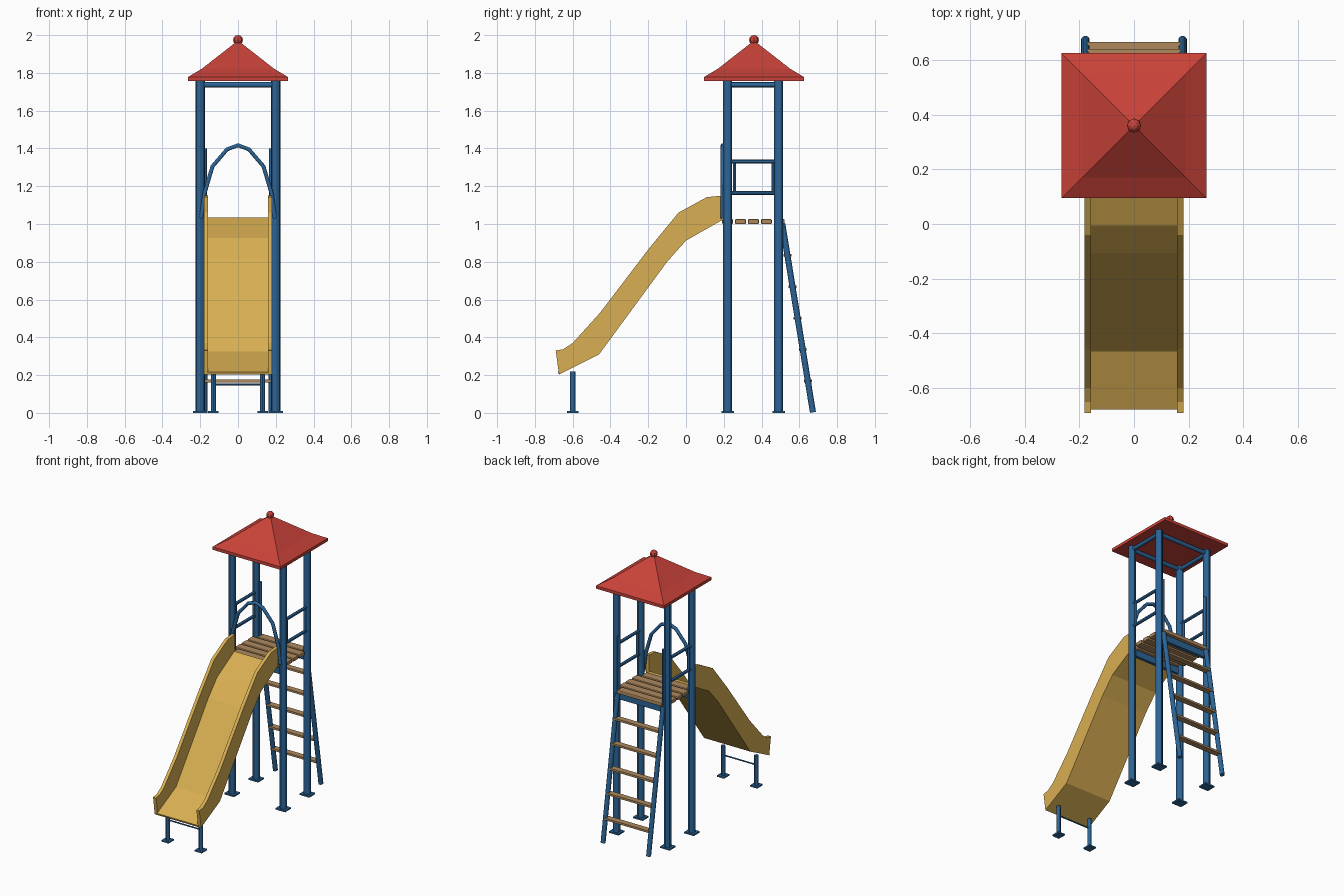
import bpy
from mathutils import Vector

cube = bpy.data.objects.get("Cube")
if cube:
    bpy.data.objects.remove(cube)


def material(name, rgb):
    m = bpy.data.materials.new(name)
    m.use_nodes = True
    m.diffuse_color = (*rgb, 1)
    m.node_tree.nodes["Principled BSDF"].inputs["Base Color"].default_value = (*rgb, 1)
    return m


BLUE = material("blue paint", (0.025, 0.13, 0.31))
RED = material("red roof", (0.58, 0.055, 0.04))
YELLOW = material("yellow plastic", (0.69, 0.43, 0.085))
WOOD = material("wood", (0.42, 0.25, 0.11))


def mesh_object(name, verts, faces, mat):
    me = bpy.data.meshes.new(name)
    me.from_pydata(verts, [], faces)
    ob = bpy.data.objects.new(name, me)
    bpy.context.collection.objects.link(ob)
    me.materials.append(mat)
    return ob


def box(name, centre, size, mat, bevel=0):
    bpy.ops.mesh.primitive_cube_add(size=1, location=centre)
    ob = bpy.context.object
    ob.name = name
    ob.scale = size
    bpy.ops.object.transform_apply(location=False, rotation=False, scale=True)
    ob.data.materials.append(mat)
    if bevel:
        mod = ob.modifiers.new("soft edges", "BEVEL")
        mod.width, mod.segments = bevel, 2
    return ob


def tube(name, a, b, radius, mat=BLUE, sides=12):
    a, b = Vector(a), Vector(b)
    bpy.ops.mesh.primitive_cylinder_add(vertices=sides, radius=radius,
                                        depth=(b - a).length, location=(a + b) / 2)
    ob = bpy.context.object
    ob.name = name
    ob.rotation_euler = (b - a).to_track_quat("Z", "Y").to_euler()
    ob.data.materials.append(mat)
    bpy.ops.object.shade_smooth_by_angle()
    return ob


def extrude_x(name, profile, x0, x1, mat):
    """Solid from a closed (y, z) outline, spanning x0 to x1."""
    n = len(profile)
    verts = [(x, y, z) for x in (x0, x1) for y, z in profile]
    faces = [tuple(range(n)), tuple(range(2 * n - 1, n - 1, -1))]
    faces += [(i, n + i, n + (i + 1) % n, (i + 1) % n) for i in range(n)]
    ob = mesh_object(name, verts, faces, mat)
    bpy.context.view_layer.objects.active = ob
    bpy.ops.object.select_all(action="DESELECT")
    ob.select_set(True)
    bpy.ops.object.mode_set(mode="EDIT")
    bpy.ops.mesh.select_all(action="SELECT")
    bpy.ops.mesh.normals_make_consistent(inside=False)
    bpy.ops.object.mode_set(mode="OBJECT")
    return ob


FRONT, BACK, SIDE = 0.22, 0.49, 0.2
MID = 0.36

# Posts, foot plates, side rails and hand grips
for s, side in ((-1, "right"), (1, "left")):
    x = s * SIDE
    for y, end in ((FRONT, "front"), (BACK, "back")):
        tube(f"{end}_{side}_post", (x, y, 0), (x, y, 1.757), 0.024)
        box(f"{end}_{side}_foot_plate", (x, y, 0.005), (0.075, 0.066, 0.01), BLUE)
    for z in (1.165, 1.33):
        tube(f"{side}_rail", (x, FRONT, z), (x, BACK, z), 0.011)
    for y in (0.257, 0.461):
        tube(f"{side}_rail_upright", (x, y, 1.16), (x, y, 1.335), 0.009)
    tube(f"{side}_top_beam", (x, FRONT, 1.737), (x, BACK, 1.737), 0.014)
    tube(f"{side}_hand_grip", (s * 0.176, 0.5, 0.98), (s * 0.176, 0.5, 1.4), 0.011)

# Cross beams at the roof and under the platform
for y, end in ((FRONT, "front"), (BACK, "back")):
    tube(f"{end}_top_beam", (-SIDE, y, 1.737), (SIDE, y, 1.737), 0.014)
    box(f"{end}_platform_beam", (0, y, 0.975), (0.39, 0.022, 0.045), BLUE)

# Platform planks, the end ones fitted between the posts
for i in range(5):
    width = 0.35 if i in (0, 4) else 0.41
    box("platform_plank", (0, 0.22 + i * 0.0685, 1.013), (width, 0.057, 0.027), WOOD, 0.006)

# Roof with slightly flared slopes and a knob
rings = [(0.265, 1.757), (0.265, 1.778), (0.19, 1.823), (0.008, 1.965)]
corners = ((-1, -1), (1, -1), (1, 1), (-1, 1))
verts = [(sx * r, MID + sy * r, z) for r, z in rings for sx, sy in corners]
faces = [(3, 2, 1, 0), (12, 13, 14, 15)]
for k in range(len(rings) - 1):
    for i in range(4):
        j = (i + 1) % 4
        faces.append((4 * k + i, 4 * k + j, 4 * k + 4 + j, 4 * k + 4 + i))
mesh_object("roof", verts, faces, RED)
bpy.ops.mesh.primitive_uv_sphere_add(segments=8, ring_count=6, radius=0.026,
                                     location=(0, MID, 1.974))
knob = bpy.context.object
knob.name = "roof_knob"
knob.data.materials.append(RED)

# Arch over the slide entrance
half = [(0.195, 1.03), (0.178, 1.16), (0.135, 1.305), (0.058, 1.395)]
path = [(-x, z) for x, z in half] + [(0, 1.417)] + [(x, z) for x, z in reversed(half)]
curve = bpy.data.curves.new("entrance_arch", "CURVE")
curve.dimensions = "3D"
curve.bevel_depth, curve.bevel_resolution = 0.012, 1
curve.use_fill_caps = True
spline = curve.splines.new("POLY")
spline.points.add(len(path) - 1)
for p, (x, z) in zip(spline.points, path):
    p.co = (x, 0.195, z, 1)
curve.materials.append(BLUE)
arch = bpy.data.objects.new("entrance_arch", curve)
bpy.context.collection.objects.link(arch)

# Slide: bed following the lower outline, with two side walls
lower = [(0.19, 1.02), (0.0, 0.912), (-0.1, 0.80), (-0.46, 0.31), (-0.672, 0.203)]
upper = [(-0.69, 0.33), (-0.65, 0.337), (-0.6, 0.37), (-0.455, 0.53), (-0.2, 0.865),
         (-0.04, 1.06), (0.11, 1.142), (0.19, 1.15)]
bed_top = [(y - 0.006, z + 0.014) for y, z in reversed(lower)]
extrude_x("slide_bed", lower + bed_top, -0.165, 0.165, YELLOW)
for s, side in ((-1, "right"), (1, "left")):
    extrude_x(f"slide_{side}_wall", lower + upper, s * 0.158, s * 0.181, YELLOW)

# Slide support legs
for s, side in ((-1, "right"), (1, "left")):
    x = s * 0.13
    tube(f"slide_{side}_leg", (x, -0.6, 0), (x, -0.6, 0.218), 0.014)
    box(f"slide_{side}_foot_plate", (x, -0.6, 0.005), (0.055, 0.06, 0.01), BLUE)
tube("slide_leg_crossbar", (-0.13, -0.6, 0.15), (0.13, -0.6, 0.15), 0.005, sides=8)

# Ladder leaning on the back of the platform
top, foot = Vector((0, 0.51, 1.0)), Vector((0, 0.672, 0.003))
for s, side in ((-1, "right"), (1, "left")):
    off = Vector((s * 0.178, 0, 0))
    tube(f"ladder_{side}_stile", foot + off, top + off, 0.016)
for i in range(1, 6):
    box("ladder_rung", foot.lerp(top, i / 6), (0.345, 0.042, 0.014), WOOD)
